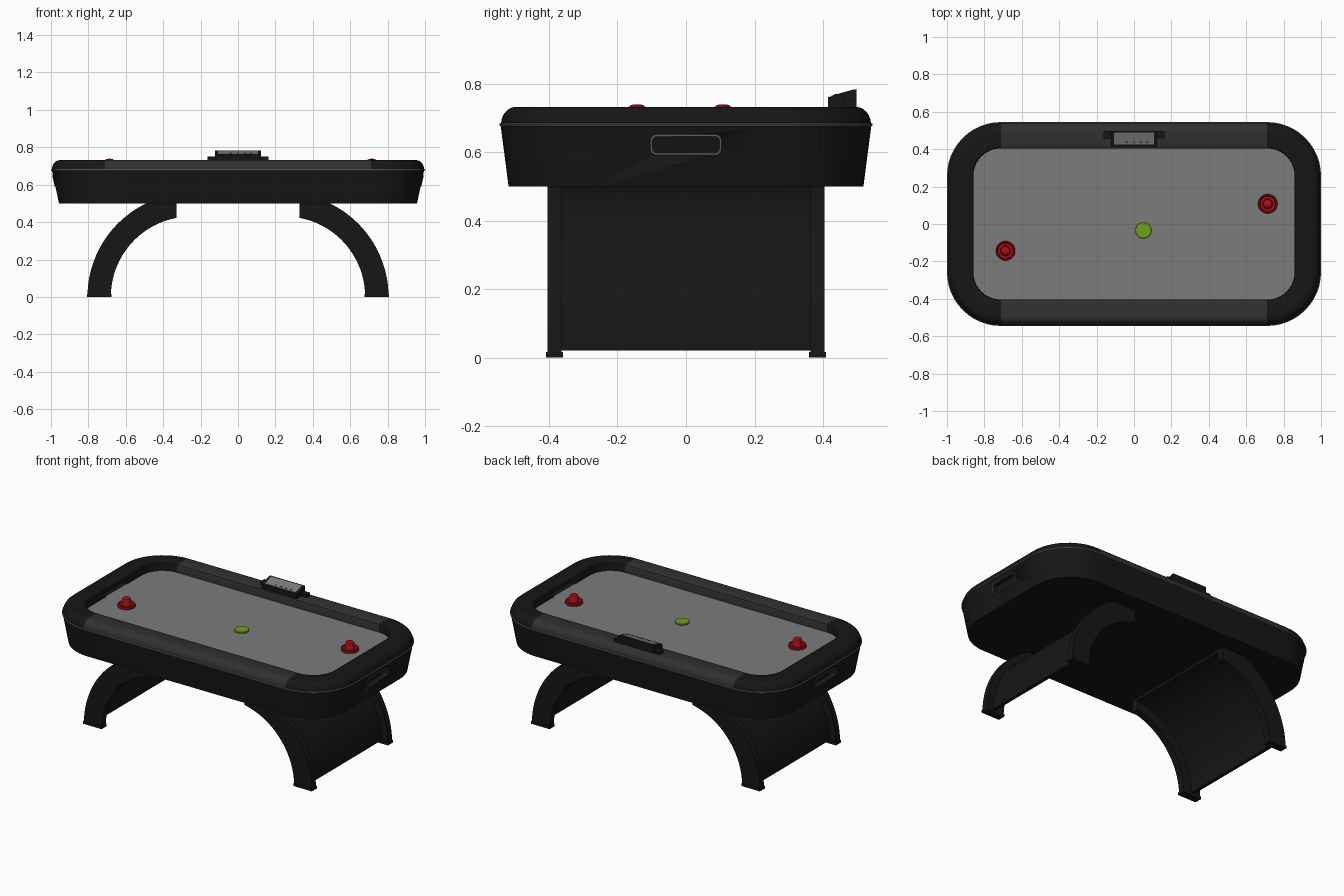
import bpy, bmesh
from math import sin, cos, pi, acos, asin, radians
from mathutils import Vector

if "Cube" in bpy.data.objects:
    bpy.data.objects.remove(bpy.data.objects["Cube"])


def material(name, r, g, b):
    m = bpy.data.materials.new(name)
    m.diffuse_color = (r, g, b, 1)
    m.use_nodes = True
    m.node_tree.nodes["Principled BSDF"].inputs["Base Color"].default_value = m.diffuse_color
    return m


BLACK = material("black", 0.008, 0.008, 0.008)
CHARCOAL = material("charcoal", 0.03, 0.03, 0.03)
SURFACE = material("grey_surface", 0.2, 0.2, 0.2)
TRIM = material("trim", 0.12, 0.12, 0.12)
RED = material("red", 0.4, 0.005, 0.008)
GREEN = material("green", 0.16, 0.36, 0.01)


def smooth(ob, angle=35):
    bpy.ops.object.select_all(action='DESELECT')
    ob.select_set(True)
    bpy.context.view_layer.objects.active = ob
    bpy.ops.object.shade_smooth_by_angle(angle=radians(angle))


def loft(name, rings, mat, loop=False, caps=True):
    """Skin closed cross-sections of equal length."""
    bm = bmesh.new()
    vs = [[bm.verts.new(p) for p in ring] for ring in rings]
    n = len(vs[0])
    pairs = list(zip(vs, vs[1:])) + ([(vs[-1], vs[0])] if loop else [])
    for a, b in pairs:
        for i in range(n):
            j = (i + 1) % n
            bm.faces.new((a[i], a[j], b[j], b[i]))
    if caps and not loop:
        bm.faces.new(vs[0])
        bm.faces.new(vs[-1])
    bmesh.ops.recalc_face_normals(bm, faces=bm.faces)
    me = bpy.data.meshes.new(name)
    bm.to_mesh(me)
    bm.free()
    me.materials.append(mat)
    ob = bpy.data.objects.new(name, me)
    bpy.context.collection.objects.link(ob)
    smooth(ob)
    return ob


def box(name, x0, x1, y0, y1, z0, z1, mat):
    ring = lambda z: [(x0, y0, z), (x1, y0, z), (x1, y1, z), (x0, y1, z)]
    return loft(name, [ring(z0), ring(z1)], mat)


def rounded(hx, hy, r, seg=12):
    """Rounded rectangle outline as 2D points."""
    pts = []
    for k, (sx, sy) in enumerate(((1, 1), (-1, 1), (-1, -1), (1, -1))):
        for i in range(seg + 1):
            a = (k + i / seg) * pi / 2
            pts.append((sx * (hx - r) + r * cos(a), sy * (hy - r) + r * sin(a)))
    return pts


def lathe(name, profile, x, y, mat, seg=32):
    rings = [[(x + r * cos(2 * pi * i / seg), y + r * sin(2 * pi * i / seg), z)
              for i in range(seg)] for r, z in profile]
    return loft(name, rings, mat)


def cut(ob, cutter):
    cutter.hide_render = True
    cutter.hide_set(True)
    m = ob.modifiers.new("cut", 'BOOLEAN')
    m.object = cutter
    m.solver = 'EXACT'


CX, CY = 0.712, 0.257     # centres of the corner arcs
FIELD = 0.68

# Tapered cabinet, playing surface and trim band
body = loft("cabinet", [[(x, y, z) for x, y in rounded(hx, hy, r)]
                        for hx, hy, r, z in ((0.957, 0.518, 0.255, 0.50),
                                             (0.995, 0.541, 0.284, 0.677))], BLACK)
loft("playing_surface", [[(x, y, z) for x, y in rounded(CX + 0.15, CY + 0.155, 0.15)]
                         for z in (0.67, FIELD)], SURFACE)
band = [(0.283 + 0.005 * cos(i * pi / 4), 0.68 + 0.005 * sin(i * pi / 4)) for i in range(8)]
corners = ((CX, CY, 0), (-CX, CY, 90), (-CX, -CY, 180), (CX, -CY, 270))


def arc(cx, cy, a0, seg=12):
    return [(cx, cy, radians(a0 + 90 * i / seg)) for i in range(seg + 1)]


def sweep(name, profile, stations, mat, loop=False):
    return loft(name, [[(cx + r * cos(a), cy + r * sin(a), z) for r, z in profile]
                       for cx, cy, a in stations], mat, loop)


sweep("trim_band", band, [s for c in corners for s in arc(*c)], TRIM, True)

# Rounded top rail: dark end pieces and lighter long sides
rail = [(0.147, 0.676), (0.283, 0.676)]
rail += [(0.238 + 0.045 * cos(i * pi / 12), 0.682 + 0.05 * sin(i * pi / 12)) for i in range(7)]
rail += [(0.157, 0.732), (0.150, 0.729), (0.147, 0.722)]
for s, side in ((1, "right"), (-1, "left")):
    ends = (corners[3], corners[0]) if s > 0 else (corners[1], corners[2])
    end = sweep(side + "_end_rail", rail, arc(*ends[0]) + arc(*ends[1]), BLACK)
    # Goal slot in the inner wall
    xs = sorted((s * 0.84, s * 0.92))
    cut(end, box(side + "_goal_cutter", *xs, -0.11, 0.11, 0.66, 0.708, BLACK))
    sweep(("back" if s > 0 else "front") + "_rail", rail,
          [(CX, s * CY, s * pi / 2), (-CX, s * CY, s * pi / 2)], CHARCOAL)

    # Puck return pocket with an outlined frame on the sloping end
    outline = [(y, 0.621 + z) for y, z in rounded(0.101, 0.027, 0.016, 6)]
    face = lambda z: 0.957 + 0.038 * (z - 0.5) / 0.177
    cut(body, loft(side + "_pocket_cutter", [[(s * (face(z) + d), y, z) for y, z in outline]
                                             for d in (-0.03, 0.03)], BLACK))
    cu = bpy.data.curves.new(side + "_pocket_frame", 'CURVE')
    cu.dimensions = '3D'
    cu.bevel_depth = 0.004
    cu.bevel_resolution = 1
    sp = cu.splines.new('POLY')
    sp.points.add(len(outline) - 1)
    for p, (y, z) in zip(sp.points, outline):
        p.co = (s * face(z), y, z, 1)
    sp.use_cyclic_u = True
    frame = bpy.data.objects.new(side + "_pocket_frame", cu)
    bpy.context.collection.objects.link(frame)
    cu.materials.append(TRIM)
    bpy.ops.object.select_all(action='DESELECT')
    frame.select_set(True)
    bpy.context.view_layer.objects.active = frame
    bpy.ops.object.convert(target='MESH')


# Arched legs: two curved posts with a thin curved panel between
def arched(name, s, r_in, r_out, z0, y0, y1, seg=24):
    def curve(r):
        a0, a1 = pi - asin(z0 / r), acos(-0.08 / r)
        return [(-0.25 + r * cos(a0 + (a1 - a0) * i / seg),
                 min(0.503, r * sin(a0 + (a1 - a0) * i / seg))) for i in range(seg + 1)]
    rings = [[(-s * xi, y0, zi), (-s * xo, y0, zo), (-s * xo, y1, zo), (-s * xi, y1, zi)]
             for (xi, zi), (xo, zo) in zip(curve(r_in), curve(r_out))]
    return loft(name, rings, BLACK)


for s, side in ((1, "right"), (-1, "left")):
    arched(side + "_leg_panel", s, 0.49, 0.512, 0.02, -0.37, 0.37)
    for t, end in ((1, "back"), (-1, "front")):
        y0, y1 = sorted((t * 0.363, t * 0.405))
        arched(f"{end}_{side}_leg", s, 0.43, 0.555, 0.0, y0, y1)
        xs = sorted((s * 0.677, s * 0.808))
        box(f"{end}_{side}_foot", *xs, y0 - 0.004, y1 + 0.004, 0, 0.017, BLACK)

# Score display: wedge housing, tilted screen, buttons and side wings
wedge = [(0.414, 0.728), (0.498, 0.728), (0.498, 0.784), (0.414, 0.76)]
loft("score_housing", [[(x, y, z) for y, z in wedge] for x in (-0.124, 0.124)], BLACK)
slope = lambda y, d: 0.76 + (y - 0.414) * 0.024 / 0.084 + d


def on_slope(name, x0, x1, y0, y1, h, mat):
    loft(name, [[(x0, y0, slope(y0, d)), (x1, y0, slope(y0, d)),
                 (x1, y1, slope(y1, d)), (x0, y1, slope(y1, d))] for d in (-0.002, h)], mat)


on_slope("score_screen", -0.108, 0.108, 0.425, 0.49, 0.0015, SURFACE)
for i, x in enumerate((-0.04, 0.0, 0.035, 0.07)):
    on_slope(f"score_button_{i + 1}", x - 0.004, x + 0.004, 0.434, 0.441, 0.003, BLACK)
for s, side in ((1, "right"), (-1, "left")):
    xs = sorted((s * 0.12, s * 0.162))
    box(side + "_score_wing", *xs, 0.458, 0.497, 0.72, 0.75, BLACK)

# Strikers and puck
striker = [(0.050, 0.68), (0.052, 0.683), (0.052, 0.696), (0.049, 0.70), (0.045, 0.70),
           (0.040, 0.692), (0.028, 0.692), (0.025, 0.698), (0.025, 0.727),
           (0.022, 0.734), (0.015, 0.738), (0.004, 0.739)]
lathe("right_striker", striker, 0.715, 0.108, RED)
lathe("left_striker", striker, -0.687, -0.143, RED)
lathe("puck", [(0.041, 0.68), (0.043, 0.682), (0.043, 0.688), (0.041, 0.69)],
      0.05, -0.034, GREEN)
